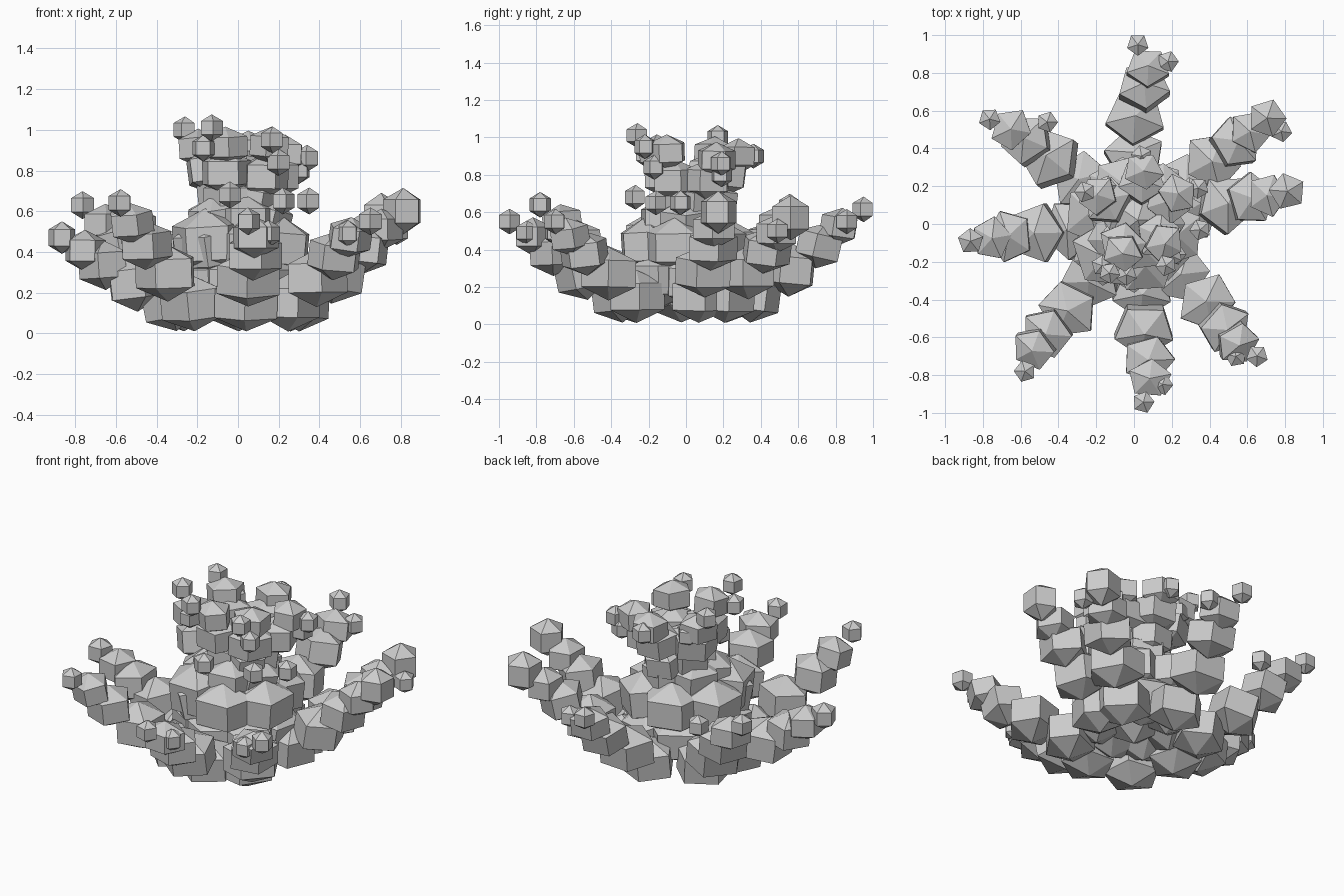
import bpy, bmesh, math, random
from math import sin, cos, radians
from mathutils import Matrix, Vector

if "Cube" in bpy.data.objects:
    bpy.data.objects.remove(bpy.data.objects["Cube"])

random.seed(7)


def add_blob(bm, pos, width, tilt=0.0, az=0.0, shape=(1, 1, 1)):
    """Five-sided, three-ring low-poly pod, leaning outward along azimuth az.
    shape scales it radially, sideways and in height."""
    m = (Matrix.Translation(Vector(pos))
         @ Matrix.Rotation(az, 4, 'Z') @ Matrix.Rotation(tilt, 4, 'Y')
         @ Matrix.Diagonal((*shape, 1))
         @ Matrix.Rotation(random.uniform(0, 6.28), 4, 'Z'))
    bmesh.ops.create_uvsphere(bm, u_segments=5, v_segments=3,
                              radius=width / 1.75, matrix=m)


def finish(bm, name):
    me = bpy.data.meshes.new(name)
    bm.to_mesh(me)
    bm.free()
    ob = bpy.data.objects.new(name, me)
    bpy.context.collection.objects.link(ob)
    return ob


def polar(r, a, z):
    return (r * cos(a), r * sin(a), z)


POD = (.94, 1.06, .80)

# Outer branches: start angle, tip angle, tip radius, tip height, tip width,
# sideways bow of the outer pods in degrees
OUTER = [(13, 12, .83, .60, .20, 0), (39, 38.5, .90, .57, .21, 0),
         (139, 144, .945, .63, .12, -1), (184, 186, .87, .47, .14, 0),
         (231, 233.5, .97, .64, .12, -2), (279, 273, .945, .55, .12, 2),
         (313, 313, .955, .55, .12, -2), (90, 88.8, .95, .615, .12, -4)]
# Along each branch: radius fraction, height fraction, width
STEPS = [(.38, 0, .31), (.59, .30, .31), (.76, .58, .27), (.87, .80, .225)]

for i, (a0, a1, R, zt, wt, bow) in enumerate(OUTER):
    bm = bmesh.new()
    for k, (fr, fz, w) in enumerate(STEPS):
        a = radians(a0 + (a1 - a0) * fr + (0, 0, .8, 1)[k] * bow)
        add_blob(bm, polar(R * fr, a, .15 + (zt - .15) * fz), w,
                 radians(random.uniform(-2, 14)), a, POD)
    add_blob(bm, polar(R, radians(a1), zt), wt)
    finish(bm, f"outer_branch_{i + 1}")

# Body: stacked rings (count, radius, height, width, phase)
bm = bmesh.new()
for n, r, z, w, ph in [(7, .21, .24, .33, 10), (6, .22, .42, .33, 45),
                       (5, .13, .55, .28, 0)]:
    for k in range(n):
        a = radians(ph + 360 * k / n)
        add_blob(bm, polar(r, a, z), w, radians(random.uniform(0, 14)), a, POD)
add_blob(bm, (0, 0, .32), .42)
add_blob(bm, (-.15, -.16, .45), .36, .1, radians(225), POD)
add_blob(bm, (.02, .02, .66), .30)
finish(bm, "body")

# Upright crown branches: lower, middle and top pods
CROWN = [((.03, .17, .66), (.04, .22, .80), (.05, .28, .90)),
         ((-.08, .08, .68), (-.14, .12, .80), (-.19, .15, .91)),
         ((.12, .06, .66), (.18, .12, .77), (.23, .16, .88)),
         ((-.05, -.06, .66), (-.06, -.11, .79), (-.06, -.15, .92)),
         ((.09, -.04, .65), (.13, -.06, .77), (.16, -.10, .92))]
for i, pts in enumerate(CROWN):
    bm = bmesh.new()
    for p, w in zip(pts, (.24, .25, .21)):
        add_blob(bm, p, w, radians(random.uniform(0, 12)),
                 math.atan2(p[1], p[0]), POD)
    finish(bm, f"crown_branch_{i + 1}")

# Small buds on crown, body and branch ends
BUDS = [(-.13, -.26, 1.01), (-.26, .17, 1.0), (-.17, -.22, .91),
        (.17, -.22, .95), (.20, -.17, .84), (.34, .19, .86),
        (-.04, -.27, .68), (.22, -.16, .65), (.35, -.03, .65),
        (.04, .36, .90), (-.15, .20, .88), (.30, .19, .80),
        (.18, .86, .55), (.78, .49, .50), (-.46, .54, .54),
        (.15, -.85, .49), (.54, -.70, .49)]
bm = bmesh.new()
for p in BUDS:
    add_blob(bm, p, .116)
finish(bm, "buds")
